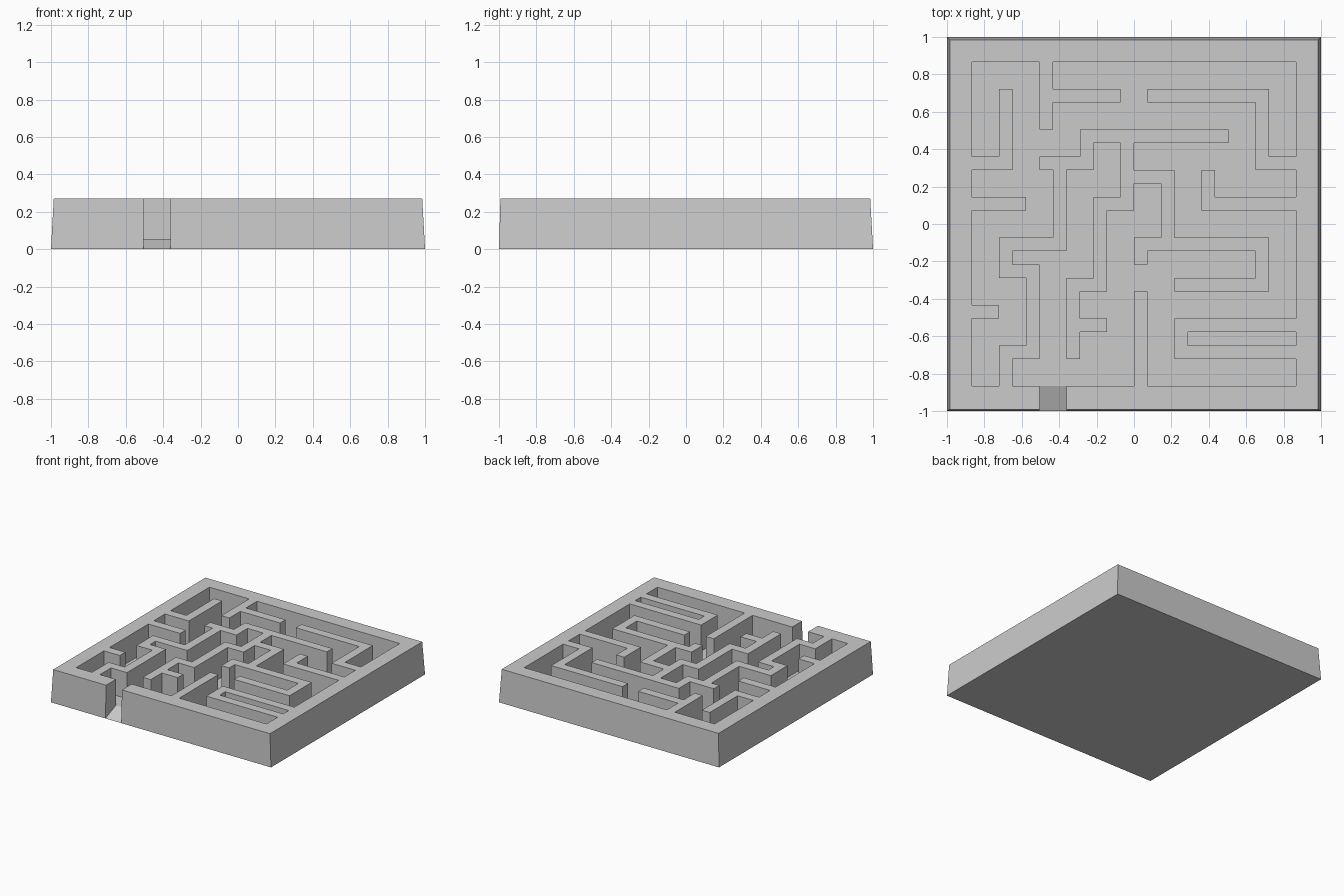
import bpy, bmesh, math

if "Cube" in bpy.data.objects:
    bpy.data.objects.remove(bpy.data.objects["Cube"])

N = 24                  # maze lattice cells per side
HALF = 0.865            # inner half width of the frame
UNIT = 2 * HALF / N
TOP, FLOOR = 0.27, 0.055

# maze walls as centre-line strokes through lattice cells (column, row)
STROKES = [
    # stubs growing from the frame
    [(12, 0), (12, 6)],
    [(23, 2), (15, 2), (15, 4), (23, 4)],
    [(23, 13), (17, 13), (17, 15)],
    [(23, 16), (21, 16), (21, 21), (13, 21)],
    [(5, 23), (5, 19)], [(5, 21), (10, 21)],
    [(0, 16), (2, 16), (2, 21)],
    [(0, 13), (3, 13)], [(0, 5), (1, 5)],
    # long central wall and its branches
    [(2, 0), (2, 2), (4, 2), (4, 8), (2, 8), (2, 10), (6, 10), (6, 16)],
    [(5, 16), (8, 16), (8, 18), (18, 18)],
    [(11, 18), (11, 13), (9, 13), (9, 7), (7, 7), (7, 2)],
    [(7, 4), (9, 4)],
    [(11, 15), (14, 15), (14, 10)],
    [(12, 9), (12, 10), (21, 10), (21, 7), (15, 7)],
]
solid = set()
for stroke in STROKES:
    for (a, b), (c, d) in zip(stroke, stroke[1:]):
        for i in range(min(a, c), max(a, c) + 1):
            for j in range(min(b, d), max(b, d) + 1):
                solid.add((i, j))

# surrounding frame, with the entrance gap in the front
for k in range(-1, N + 1):
    solid |= {(k, -1), (k, N), (-1, k), (N, k)}
solid -= {(5, -1), (6, -1)}

bm = bmesh.new()
cache = {}


def vert(i, j, high):
    """Lattice corner; the rim tapers inward to the top, the gap ramps to z=0."""
    key = (i, j, high)
    if key not in cache:
        outer = i in (-1, N + 1) or j in (-1, N + 1)
        z = TOP if high else (0.0 if outer else FLOOR)

        def place(k, taper):
            if k in (-1, N + 1):
                return math.copysign(1 - (taper if high else 0), k)
            return -HALF + k * UNIT
        cache[key] = bm.verts.new((place(i, 0.015),
                                   place(j, 0.008 if j < 0 else 0.015), z))
    return cache[key]


# tops, floors and the vertical sides between them
for i in range(-1, N + 1):
    for j in range(-1, N + 1):
        high = (i, j) in solid
        ring = [(i, j), (i + 1, j), (i + 1, j + 1), (i, j + 1)]
        bm.faces.new([vert(*c, high) for c in ring])
        if high:
            for k, step in enumerate([(0, -1), (1, 0), (0, 1), (-1, 0)]):
                if (i + step[0], j + step[1]) not in solid:
                    p, q = ring[k], ring[(k + 1) % 4]
                    bm.faces.new([vert(*p, False), vert(*q, False),
                                  vert(*q, True), vert(*p, True)])

# underside
M = N + 2
rim = [(k - 1, -1) for k in range(M)] + [(N + 1, k - 1) for k in range(M)]
rim += [(N + 1 - k, N + 1) for k in range(M)] + [(-1, N + 1 - k) for k in range(M)]
bm.faces.new([vert(*c, False) for c in reversed(rim)])

# merge coplanar cells into clean faces
bmesh.ops.dissolve_limit(bm, angle_limit=math.radians(0.5),
                         verts=bm.verts, edges=bm.edges)
bmesh.ops.recalc_face_normals(bm, faces=bm.faces)
mesh = bpy.data.meshes.new("maze_tray")
bm.to_mesh(mesh)
bm.free()
bpy.context.collection.objects.link(bpy.data.objects.new("maze_tray", mesh))
